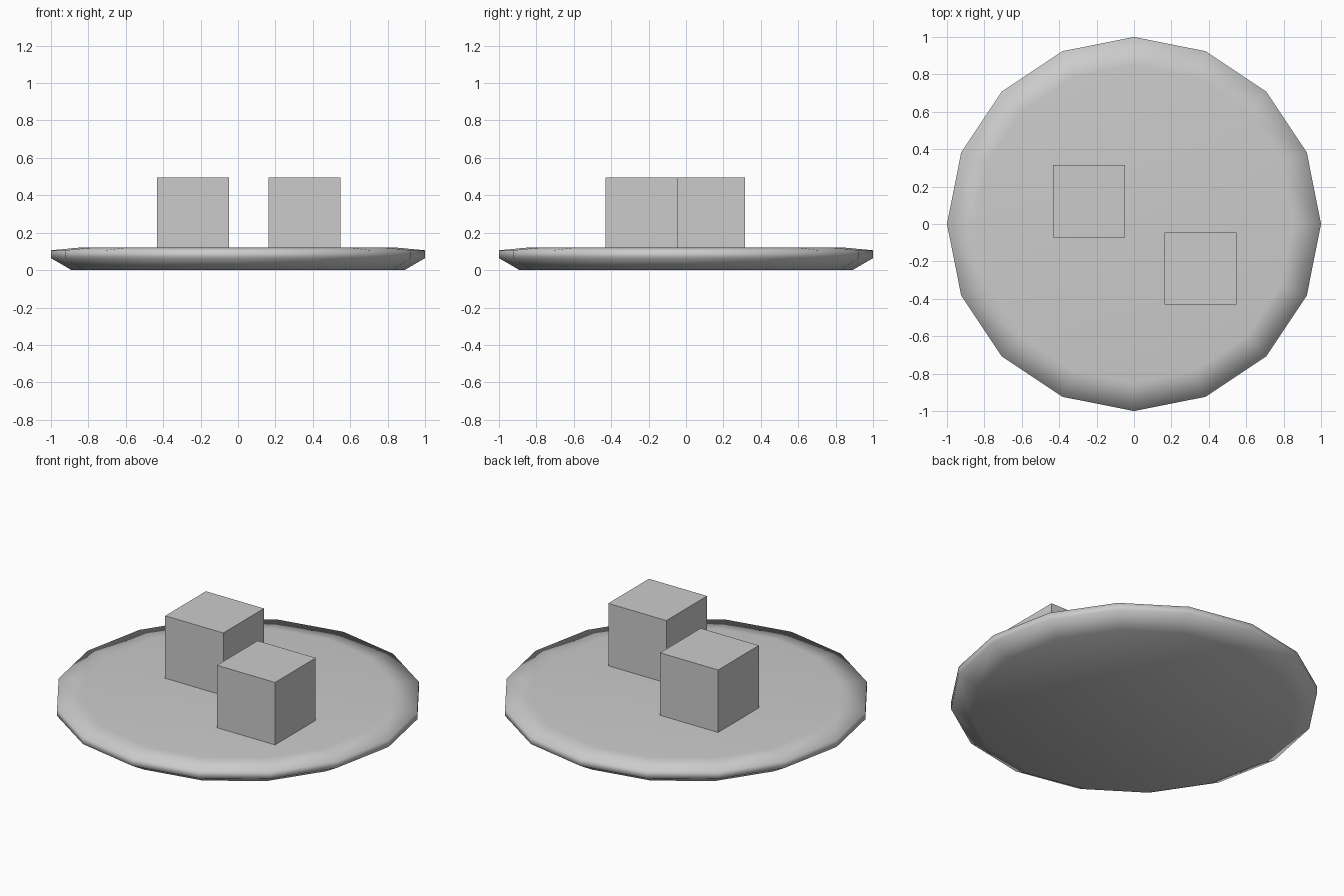
import bpy, bmesh, math

if "Cube" in bpy.data.objects:
    bpy.data.objects.remove(bpy.data.objects["Cube"])

grey = bpy.data.materials.new("plain grey")
grey.diffuse_color = (0.6, 0.6, 0.6, 1)
grey.use_nodes = True
grey.node_tree.nodes["Principled BSDF"].inputs["Base Color"].default_value = grey.diffuse_color


def add_object(name, bm):
    bmesh.ops.recalc_face_normals(bm, faces=bm.faces)
    mesh = bpy.data.meshes.new(name)
    bm.to_mesh(mesh)
    bm.free()
    mesh.materials.append(grey)
    obj = bpy.data.objects.new(name, mesh)
    bpy.context.collection.objects.link(obj)
    return obj


# Sixteen-sided plate with a bevelled rim: (radius, height) rings from the bottom up
SIDES = 16
PROFILE = [(0.89, 0.0), (1.0, 0.064), (1.0, 0.106), (0.85, 0.12)]
bm = bmesh.new()
rings = []
for radius, z in PROFILE:
    angles = [2 * math.pi * i / SIDES for i in range(SIDES)]
    rings.append([bm.verts.new((radius * math.cos(a), radius * math.sin(a), z)) for a in angles])
for low, high in zip(rings, rings[1:]):
    for i in range(SIDES):
        j = (i + 1) % SIDES
        bm.faces.new((low[i], low[j], high[j], high[i]))
bm.faces.new(rings[0][::-1])
bm.faces.new(rings[-1])
for face in bm.faces:
    face.smooth = True
add_object("plate", bm)

# Two cubes resting on the plate
CUBE = 0.386
for name, x, y in (("back_cube", -0.241, 0.122), ("front_cube", 0.355, -0.238)):
    bm = bmesh.new()
    bmesh.ops.create_cube(bm, size=CUBE)
    bmesh.ops.translate(bm, verts=bm.verts, vec=(x, y, 0.495 - CUBE / 2))
    add_object(name, bm)
